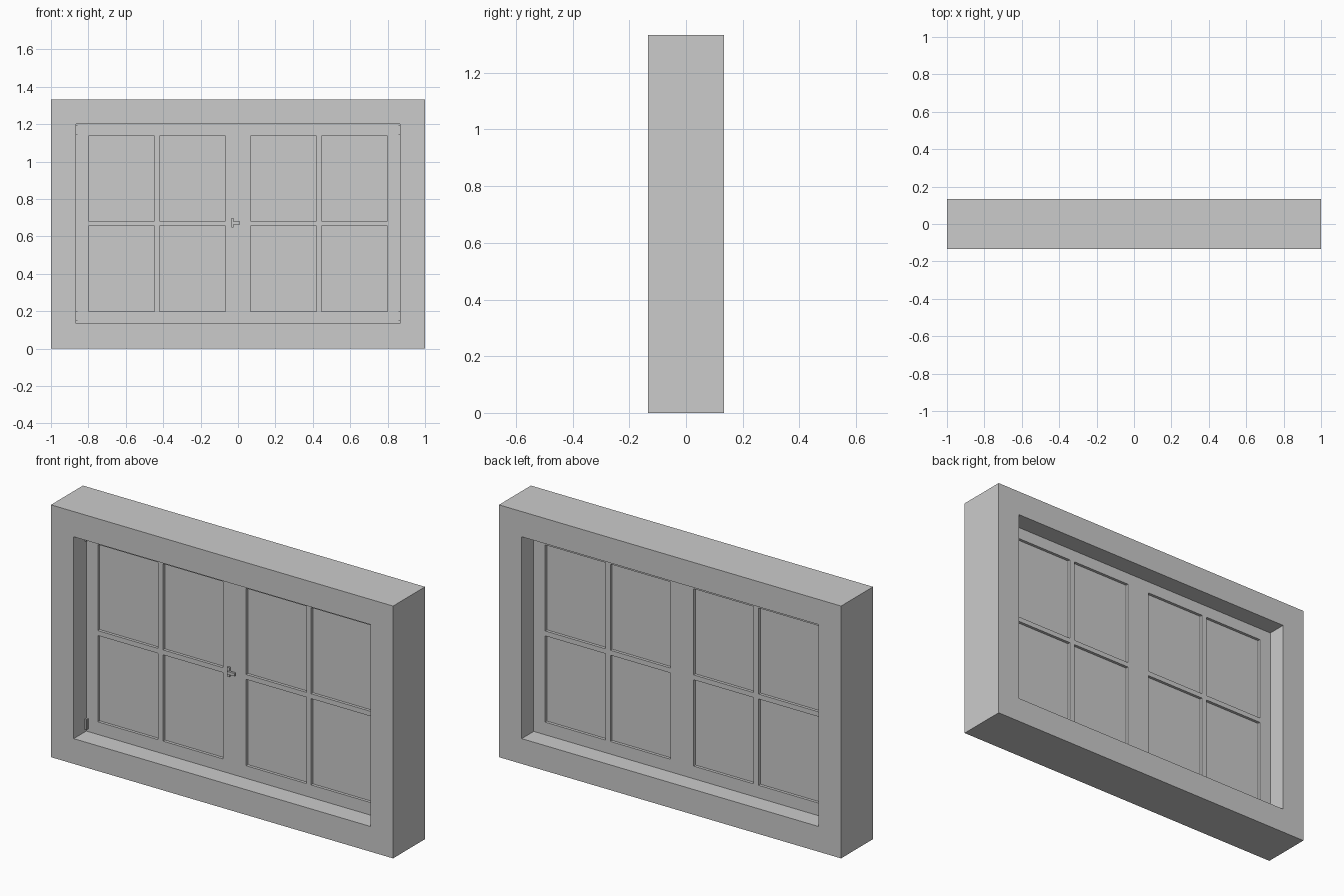
import bpy, bmesh

if "Cube" in bpy.data.objects:
    bpy.data.objects.remove(bpy.data.objects["Cube"])


def finish(name, bm):
    bmesh.ops.recalc_face_normals(bm, faces=bm.faces)
    mesh = bpy.data.meshes.new(name)
    bm.to_mesh(mesh)
    bm.free()
    ob = bpy.data.objects.new(name, mesh)
    bpy.context.collection.objects.link(ob)
    return ob


def box(name, x0, x1, y0, y1, z0, z1):
    bm = bmesh.new()
    bmesh.ops.create_cube(bm, size=1)
    for v in bm.verts:
        v.co = ((x0 + x1) / 2 + v.co.x * (x1 - x0),
                (y0 + y1) / 2 + v.co.y * (y1 - y0),
                (z0 + z1) / 2 + v.co.z * (z1 - z0))
    return finish(name, bm)


def ring(name, outer, inner, y0, y1):
    """Rectangular border; outer and inner are (x0, x1, z0, z1)."""
    bm = bmesh.new()
    loops = []
    for (x0, x1, z0, z1), y in ((outer, y0), (outer, y1), (inner, y1), (inner, y0)):
        loops.append([bm.verts.new((x, y, z)) for x, z in
                      ((x0, z0), (x1, z0), (x1, z1), (x0, z1))])
    for k in range(4):
        a, b = loops[k], loops[(k + 1) % 4]
        for i in range(4):
            j = (i + 1) % 4
            bm.faces.new((a[i], a[j], b[j], b[i]))
    return finish(name, bm)


D = 0.1333           # half depth of the outer frame
F, B = -0.028, 0.033  # front and back of the sashes
GLASS = 0.015         # how far the panes sit back

# Outer frame
ring("outer_frame", (-1, 1, 0, 1.3333), (-0.867, 0.867, 0.1333, 1.2), -D, D)

for side, s in (("left", -1), ("right", 1)):
    def span(a, b):
        return tuple(sorted((s * a, s * b)))

    # Sash border
    ring(side + "_sash", (*span(0, 0.867), 0.1333, 1.2),
         (*span(0.067, 0.8), 0.2, 1.1367), F, B)

    # Glazing bars
    box(side + "_vertical_bar", *span(0.419, 0.447), F, B, 0.2, 1.1367)
    for part, a, b in (("inner", 0.067, 0.419), ("outer", 0.447, 0.8)):
        box(f"{side}_{part}_horizontal_bar", *span(a, b), F, B, 0.656, 0.682)
        # Window panes, lower and upper
        for row, z0, z1 in (("lower", 0.2, 0.656), ("upper", 0.682, 1.1367)):
            box(f"{side}_{part}_{row}_pane", *span(a, b),
                F + GLASS, B - GLASS, z0, z1)

    # Hinges: leaf and knuckle on the front corners
    for row, z in (("lower", 0.148), ("upper", 1.142)):
        box(f"{side}_{row}_hinge_leaf", *span(0.855, 0.867), F - 0.008, F, z, z + 0.054)
        box(f"{side}_{row}_hinge_knuckle", *span(0.859, 0.867), F - 0.014, F - 0.008,
            z, z + 0.054)

# Latch in the middle of the window
box("latch_plate", -0.036, -0.023, F - 0.012, F, 0.648, 0.698)
box("latch_lever", -0.03, 0.012, F - 0.02, F - 0.008, 0.665, 0.68)
